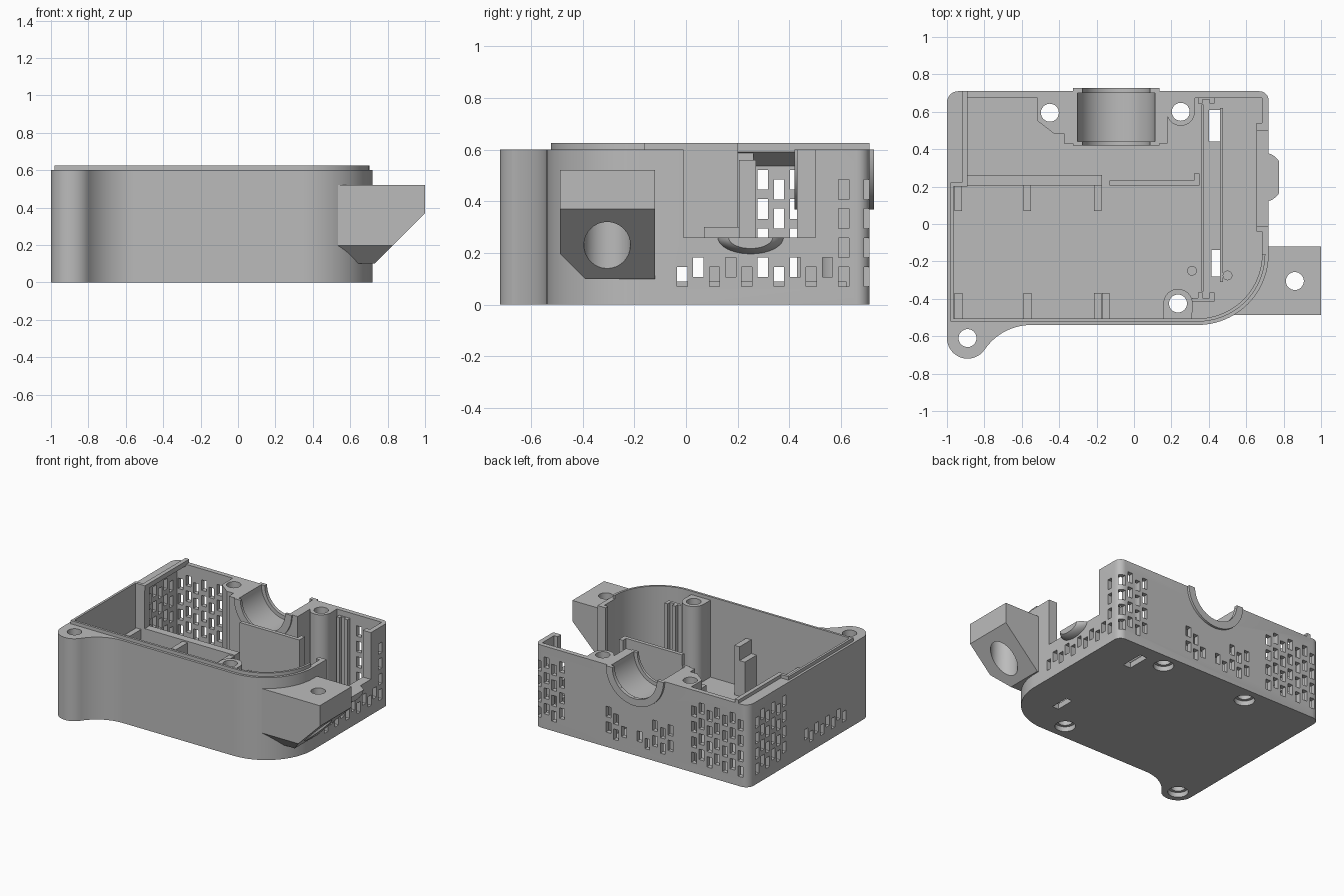
import bpy, bmesh, math
from mathutils import Matrix, Vector

if "Cube" in bpy.data.objects:
    bpy.data.objects.remove(bpy.data.objects["Cube"])

grey = bpy.data.materials.new("plastic grey")
grey.diffuse_color = (0.5, 0.5, 0.5, 1)
grey.use_nodes = True
grey.node_tree.nodes["Principled BSDF"].inputs["Base Color"].default_value = grey.diffuse_color


def finish(name, bm):
    bmesh.ops.recalc_face_normals(bm, faces=bm.faces)
    me = bpy.data.meshes.new(name)
    bm.to_mesh(me)
    bm.free()
    me.materials.append(grey)
    ob = bpy.data.objects.new(name, me)
    bpy.context.collection.objects.link(ob)
    return ob


def prism(name, pts, a, b, axis="z"):
    """Extrude a 2D outline from a to b along an axis."""
    put = {"z": lambda u, v, w: (u, v, w), "y": lambda u, v, w: (u, w, v),
           "x": lambda u, v, w: (w, u, v)}[axis]
    bm = bmesh.new()
    lo = [bm.verts.new(put(u, v, a)) for u, v in pts]
    hi = [bm.verts.new(put(u, v, b)) for u, v in pts]
    bm.faces.new(lo)
    bm.faces.new(hi)
    for i in range(len(pts)):
        j = (i + 1) % len(pts)
        bm.faces.new((lo[i], lo[j], hi[j], hi[i]))
    return finish(name, bm)


def boxes(name, items):
    """One object made of boxes given as (x0, x1, y0, y1, z0, z1)."""
    bm = bmesh.new()
    for x0, x1, y0, y1, z0, z1 in items:
        m = Matrix.Translation(((x0 + x1) / 2, (y0 + y1) / 2, (z0 + z1) / 2)) @ \
            Matrix.Diagonal((x1 - x0, y1 - y0, z1 - z0, 1))
        bmesh.ops.create_cube(bm, size=1, matrix=m)
    return finish(name, bm)


def arc(cx, cy, r, a0, a1, n=16):
    return [(cx + r * math.cos(math.radians(a0 + (a1 - a0) * i / n)),
             cy + r * math.sin(math.radians(a0 + (a1 - a0) * i / n))) for i in range(n + 1)]


def disc(cx, cy, r, n=32):
    return arc(cx, cy, r, 0, 360, n)[:-1]


def cut(ob, *cutters):
    for c in cutters:
        c.hide_render = True
        c.hide_set(True)
        m = ob.modifiers.new("cut", "BOOLEAN")
        m.operation, m.solver, m.object = "DIFFERENCE", "EXACT", c
    bpy.context.view_layer.update()
    me = bpy.data.meshes.new_from_object(ob.evaluated_get(bpy.context.evaluated_depsgraph_get()))
    ob.modifiers.clear()
    ob.data = me


# Outer shell with mounting lobe and large rounded corner
outline = (arc(-.89, -.61, .11, 180, 326) + arc(-.55, -.84, .30, 146, 90)
           + arc(.34, -.16, .38, -90, 0, 24) + arc(.67, .66, .05, 0, 90, 6)
           + arc(-.94, .65, .06, 90, 180, 6))
inner = ([(-.965, -.505)] + arc(.34, -.16, .345, -90, 0, 24)
         + [(.685, .675), (-.965, .675)])
body = prism("case_body", outline, 0, .6)
cavity = prism("cavity_cutter", inner, .04, .8)
opening = boxes("side_opening_cutter", [(.6, .8, -.01, .5, .26, .8)])

# Screw holes with wide seats underneath
spots = [(-.45, .595), (.25, .6), (.235, -.425), (-.89, -.61)]
holes = [prism("screw_hole_cutter", disc(x, y, .048), -.1, .8) for x, y in spots]
seats = [prism("screw_seat_cutter", disc(x, y, .068), -.1, .035) for x, y in spots]
slots = boxes("floor_slot_cutter", [(.40, .46, .44, .61, -.1, .1), (.415, .465, -.28, -.14, -.1, .1)])

# Staggered vents
P, W, H, ROW = .0625, .02, .076, .1125


def column(i, top):
    z = .107 if i % 2 else .07
    while z + H < top:
        yield z, z + H
        z += ROW


vents = []
for i in range(11):                      # right wall: one low row and a tall rear column
    c = -.015 + i * P
    for z0, z1 in column(i, .52 if i == 10 else .19):
        vents.append((.6, .8, c - W, c + W, z0, z1))
for i in range(-6, 11):                  # left wall: low front row and a tall rear field
    c = -.015 + i * P
    if i < 2 or i > 4:
        for z0, z1 in column(i, .56 if i > 4 else .19):
            vents.append((-1.1, -.93, c - W, c + W, z0, z1))
for i in range(27):                      # back wall: fields beside and below the cradle
    c = -.935 + i * P
    if c < -.52 or c > .44:
        top = .56
    elif -.40 < c < -.11 or -.04 < c < .18:
        top = .36 if abs(c + .1) > .2 else .30 if abs(c + .1) > .12 else .2
    else:
        continue
    for z0, z1 in column(i, top):
        vents.append((c - W, c + W, .64, .8, z0, z1))
vent_cut = boxes("vent_cutter", vents)

# Round cradle bore with narrower ends
CX = -.095
bore = prism("bore_cutter", disc(CX, .6, .18, 48), .3, .9, "y")
wide = prism("wide_bore_cutter", disc(CX, .6, .207, 48), .44, .70, "y")
cut(body, cavity, opening, vent_cut, slots, bore, wide, *holes, *seats)

# Cradle block, hollow below, and its outside collar
block = prism("cradle_block", [(-.515, .685), (-.515, .55), (-.43, .485), (-.375, .485), (-.375, .43),
                               (.18, .43), (.18, .685)], .03, .6)
hollow = boxes("hollow_cutter", [(-.35, .155, .455, .69, .04, .34)])
cut(block, hollow, bore, wide, holes[0], seats[0])
for name, y0, y1 in (("outer_collar", .70, .727), ("inner_collar", .42, .44)):
    prism(name, arc(CX, .6, .232, 180, 360, 32) + arc(CX, .6, .18, 360, 180, 32), y0, y1, "y")

# Screw bosses
rear = prism("rear_boss", [(.18, .69)] + arc(.25, .6, .075, 180, 360) + [(.325, .69)], .03, .6)
cut(rear, holes[1], seats[1])
front = prism("front_boss", [(.31, -.515)] + arc(.235, -.425, .078, 0, 180) + [(.157, -.515)], .03, .6)
cut(front, holes[2], seats[2])

# Raised lip around the rim
prism("rim_lip", [(-.982, .22), (-.982, -.522)] + arc(.34, -.16, .362, -90, 0, 24)
      + arc(.34, -.16, .345, 0, -90, 24) + [(-.965, -.505), (-.965, .22)], .6, .625)
boxes("left_rail", [(-.92, -.89, .2, .71, .59, .625), (-.982, -.92, .2, .222, .59, .625)])
prism("left_overhang", [(-.975, .53), (-.89, .59), (-.89, .6), (-.975, .6)], .2, .69, "y")

# Compartment posts, low wall and board divider
boxes("corner_post", [(-.97, -.895, .2, .262, .03, .6)])
boxes("low_wall", [(-.97, -.17, .205, .262, .03, .31)])
boxes("rear_supports", [(x, x + .04, .07, .21, .03, .3) for x in (-.96, -.59, -.215)])
boxes("front_supports", [(x, x + .042, -.51, -.37, .03, z)
                         for x, z in ((-.96, .3), (-.59, .3), (-.215, .3), (-.172, .4))])
boxes("divider", [(-.13, .35, .205, .232, .03, .56), (.32, .35, .23, .27, .03, .56)])

# Guides and floor ribs for an upright board
boxes("board_guides", [(x, x + .025, y0, y1, .03, .56) for x in (.342, .405)
                       for y0, y1 in ((.645, .68), (-.41, -.365))]
      + [(.31, .43, -.415, -.395, .03, .56), (.342, .43, .665, .68, .03, .56)])
boxes("floor_ribs", [(.36, .372, -.36, .64, .03, .07), (.46, .475, -.31, .62, .03, .09)])
for x, y in ((.31, -.25), (.5, -.275)):
    prism("locating_pin", disc(x, y, .026, 20), .03, .12)

# Opening sill frame and rounded ledge on the right side
boxes("sill", [(.655, .70, -.04, .54, .2, .26), (.655, .69, -.04, -.01, .2, .6),
               (.655, .69, .5, .54, .2, .6)])
bm = bmesh.new()
bmesh.ops.create_uvsphere(bm, u_segments=40, v_segments=20, radius=1,
                          matrix=Matrix.Translation((.70, .25, .26)) @ Matrix.Diagonal((.1, .13, .065, 1)))
for co, no in (((0, 0, .26), (0, 0, 1)), ((.775, 0, 0), (1, 0, 0)), ((.70, 0, 0), (-1, 0, 0))):
    r = bmesh.ops.bisect_plane(bm, geom=bm.verts[:] + bm.edges[:] + bm.faces[:], plane_co=Vector(co),
                               plane_no=Vector(no), clear_outer=True)
    bmesh.ops.holes_fill(bm, edges=[e for e in bm.edges if e.is_boundary], sides=0)
finish("round_ledge", bm)

# Side mounting bracket with sloped underside and trimmed lower edge
bracket = prism("side_bracket", [(.5, .52), (1, .52), (1, .37), (.73, .10), (.5, .10)], -.487, -.12, "y")
trim = prism("bracket_trim_cutter", [(-.6, .31), (-.35, .06), (-.6, 0)], .4, 1.1, "x")
bay = prism("bracket_inside_cutter", disc(.34, -.16, .36, 64), 0, .8)
bolt = prism("bolt_cutter", disc(.86, -.305, .048), 0, .8)
head = prism("bolt_head_cutter", disc(.86, -.305, .09), 0, .42)
cut(bracket, trim, bay, bolt, head)

# Smooth the curved walls and keep the edges crisp
for ob in bpy.context.scene.objects:
    ob.select_set(not ob.hide_render)
bpy.context.view_layer.objects.active = body
bpy.ops.object.shade_smooth_by_angle(angle=math.radians(30))
